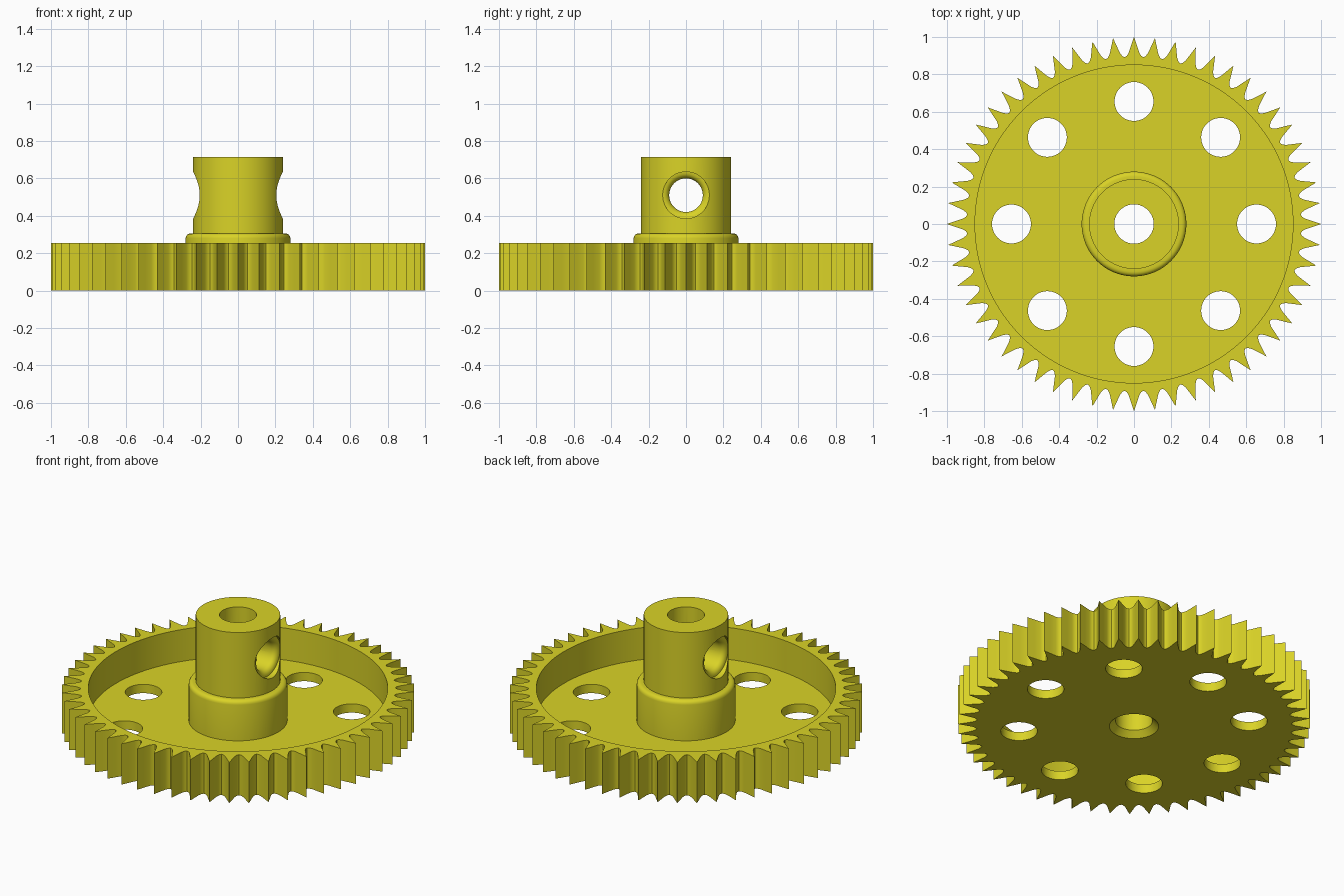
import bpy, bmesh, math
from mathutils import Matrix

if "Cube" in bpy.data.objects:
    bpy.data.objects.remove(bpy.data.objects["Cube"])

TEETH = 56


def make_object(name, bm):
    bmesh.ops.recalc_face_normals(bm, faces=bm.faces)
    mesh = bpy.data.meshes.new(name)
    bm.to_mesh(mesh)
    bm.free()
    ob = bpy.data.objects.new(name, mesh)
    bpy.context.collection.objects.link(ob)
    return ob


def lathe(name, profile, steps=64, matrix=None):
    """Solid of revolution round z; the profile starts and ends on the axis."""
    bm = bmesh.new()
    verts = [bm.verts.new((r, 0, z)) for r, z in profile]
    edges = [bm.edges.new(p) for p in zip(verts, verts[1:])]
    bmesh.ops.spin(bm, geom=verts + edges, cent=(0, 0, 0), axis=(0, 0, 1),
                   angle=2 * math.pi, steps=steps, use_duplicate=False)
    bmesh.ops.remove_doubles(bm, verts=bm.verts, dist=1e-5)
    if matrix:
        bm.transform(matrix)
    return make_object(name, bm)


def combine(target, tool, operation='DIFFERENCE'):
    tool.hide_render = True
    mod = target.modifiers.new("bool", 'BOOLEAN')
    mod.operation, mod.object, mod.solver = operation, tool, 'EXACT'
    bpy.context.view_layer.objects.active = target
    bpy.ops.object.modifier_apply(modifier=mod.name)
    bpy.data.objects.remove(tool)


# Toothed disc: one tooth outline repeated round the circle
tooth = [(-0.5, .893), (-0.38, .900), (-0.27, .917), (-0.14, .955),
         (0, 1.0), (0.14, .955), (0.27, .917), (0.38, .900)]
bm = bmesh.new()
outline = []
for i in range(TEETH):
    for frac, r in tooth:
        a = (i + frac) * 2 * math.pi / TEETH
        outline.append(bm.verts.new((r * math.cos(a), r * math.sin(a), 0)))
base = bm.faces.new(outline)
top = bmesh.ops.extrude_face_region(bm, geom=[base])
bmesh.ops.translate(bm, vec=(0, 0, .255),
                    verts=[v for v in top['geom'] if isinstance(v, bmesh.types.BMVert)])
gear = make_object("gear_wheel", bm)

# Recess that leaves a thin web inside the rim
combine(gear, lathe("recess_cutter", [(0, .055), (.85, .055), (.85, .5), (0, .5)], 128))

# Hub with a round-edged collar
collar = [(.255 + .025 * math.cos(t), .28 + .025 * math.sin(t))
          for t in [k * math.pi / 8 for k in range(5)]]
hub = lathe("hub", [(0, .02), (.28, .02)] + collar + [(.24, .305), (.24, .715), (0, .715)], 96)
combine(gear, hub, 'UNION')

# Axle bore, chamfered underneath
combine(gear, lathe("bore_cutter", [(0, -.01), (.15, -.01), (.105, .035), (.105, 1), (0, 1)]))

# Eight lightening holes in the web
for k in range(8):
    a = k * math.pi / 4
    place = Matrix.Translation((.655 * math.cos(a), .655 * math.sin(a), 0))
    combine(gear, lathe("hole_cutter", [(0, -.1), (.104, -.1), (.104, .2), (0, .2)], 48, place))

# Cross hole through the hub, with flared mouths at both ends
flare = [(.125 - .035 * math.sin(t), .205 - .035 * (1 - math.cos(t)))
         for t in [k * math.pi / 10 for k in range(6)]]
half = [(0, .4), (.125, .4)] + flare
profile = half + [(r, -z) for r, z in reversed(half)]
turn = Matrix.Translation((0, 0, .51)) @ Matrix.Rotation(math.pi / 2, 4, 'Y')
combine(gear, lathe("cross_hole_cutter", profile, 48, turn))

# Smooth shading and colour
mat = bpy.data.materials.new("yellow_plastic")
mat.diffuse_color = (.7, .65, .02, 1)
mat.use_nodes = True
mat.node_tree.nodes["Principled BSDF"].inputs["Base Color"].default_value = mat.diffuse_color
gear.data.materials.clear()
gear.data.materials.append(mat)
bpy.ops.object.select_all(action='DESELECT')
gear.select_set(True)
bpy.context.view_layer.objects.active = gear
bpy.ops.object.shade_smooth_by_angle(angle=math.radians(35))
